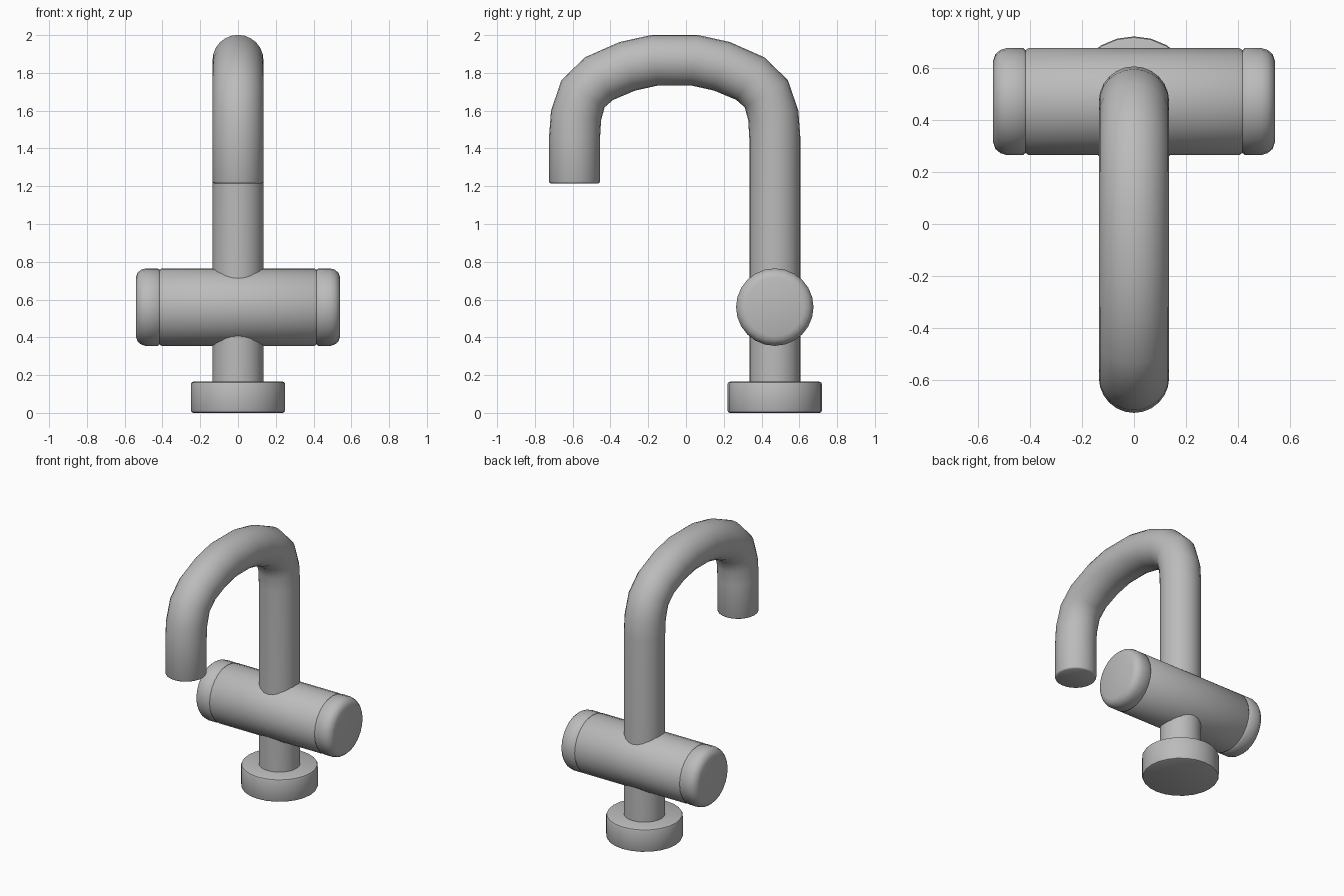
import bpy, bmesh, math
from mathutils import Vector

old = bpy.data.objects.get("Cube")
if old:
    bpy.data.objects.remove(old, do_unlink=True)

SIDES = 24
POST_Y = 0.47

metal = bpy.data.materials.new("brushed grey metal")
metal.use_nodes = True
grey = (0.5, 0.5, 0.5, 1)
metal.diffuse_color = grey
metal.node_tree.nodes["Principled BSDF"].inputs["Base Color"].default_value = grey


def sweep(name, rings, across):
    """Skin rings of (centre, direction, radius); across is perpendicular to every direction."""
    bm = bmesh.new()
    across = Vector(across)
    loops = []
    for centre, direction, radius in rings:
        up = Vector(direction).normalized().cross(across)
        loops.append([bm.verts.new(Vector(centre) + radius * (
            math.cos(a) * across + math.sin(a) * up))
            for a in (math.tau * i / SIDES for i in range(SIDES))])
    for low, high in zip(loops, loops[1:]):
        for i in range(SIDES):
            j = (i + 1) % SIDES
            bm.faces.new((low[i], low[j], high[j], high[i]))
    bm.faces.new(loops[0])
    bm.faces.new(loops[-1])
    bmesh.ops.recalc_face_normals(bm, faces=bm.faces)
    mesh = bpy.data.meshes.new(name)
    bm.to_mesh(mesh)
    bm.free()
    mesh.materials.append(metal)
    obj = bpy.data.objects.new(name, mesh)
    bpy.context.collection.objects.link(obj)
    bpy.ops.object.select_all(action='DESELECT')
    obj.select_set(True)
    bpy.context.view_layer.objects.active = obj
    bpy.ops.object.shade_smooth_by_angle(angle=math.radians(40))
    return obj


# Round base flange with softened rims
flange = [(0, 0.237), (0.004, 0.246), (0.013, 0.25),
          (0.152, 0.25), (0.161, 0.246), (0.165, 0.237)]
sweep("base_flange", [((0, POST_Y, z), (0, 0, 1), r) for z, r in flange], (1, 0, 0))

# Horizontal valve body
sweep("valve_body", [((x, POST_Y, 0.56), (1, 0, 0), r) for x, r in
                     [(-0.425, 0.196), (-0.415, 0.198), (-0.405, 0.205),
                      (0.405, 0.205), (0.415, 0.198), (0.425, 0.196)]], (0, 1, 0))

# Rounded handle caps on both ends
cap = [(0.414, 0.196), (0.425, 0.205), (0.49, 0.205),
       (0.513, 0.198), (0.532, 0.182), (0.541, 0.155)]
for side, name in ((1, "left_handle_cap"), (-1, "right_handle_cap")):
    sweep(name, [((side * x, POST_Y, 0.56), (side, 0, 0), r) for x, r in cap], (0, 1, 0))

# Post and gooseneck spout: the arch is mirrored about its middle
arch_y = -0.06
half = [(0.53, 1.46), (0.522, 1.575), (0.485, 1.69),
        (0.40, 1.77), (0.25, 1.835), (0.105, 1.867)]
path = [(0.53, 0.15)] + half + [(-y, z) for y, z in reversed(half)] + [(-0.53, 1.225)]
points = [Vector((0, arch_y + y, z)) for y, z in path]
rings = []
for i, p in enumerate(points):
    before = (p - points[i - 1]).normalized() if i else Vector((0, 0, 1))
    after = (points[i + 1] - p).normalized() if i + 1 < len(points) else before
    rings.append((p, before + after, 0.135))
tip = points[-1]
rings.append((tip - Vector((0, 0, 0.007)), (0, 0, -1), 0.132))
rings.append((tip - Vector((0, 0, 0.011)), (0, 0, -1), 0.125))
sweep("gooseneck_spout", rings, (1, 0, 0))
